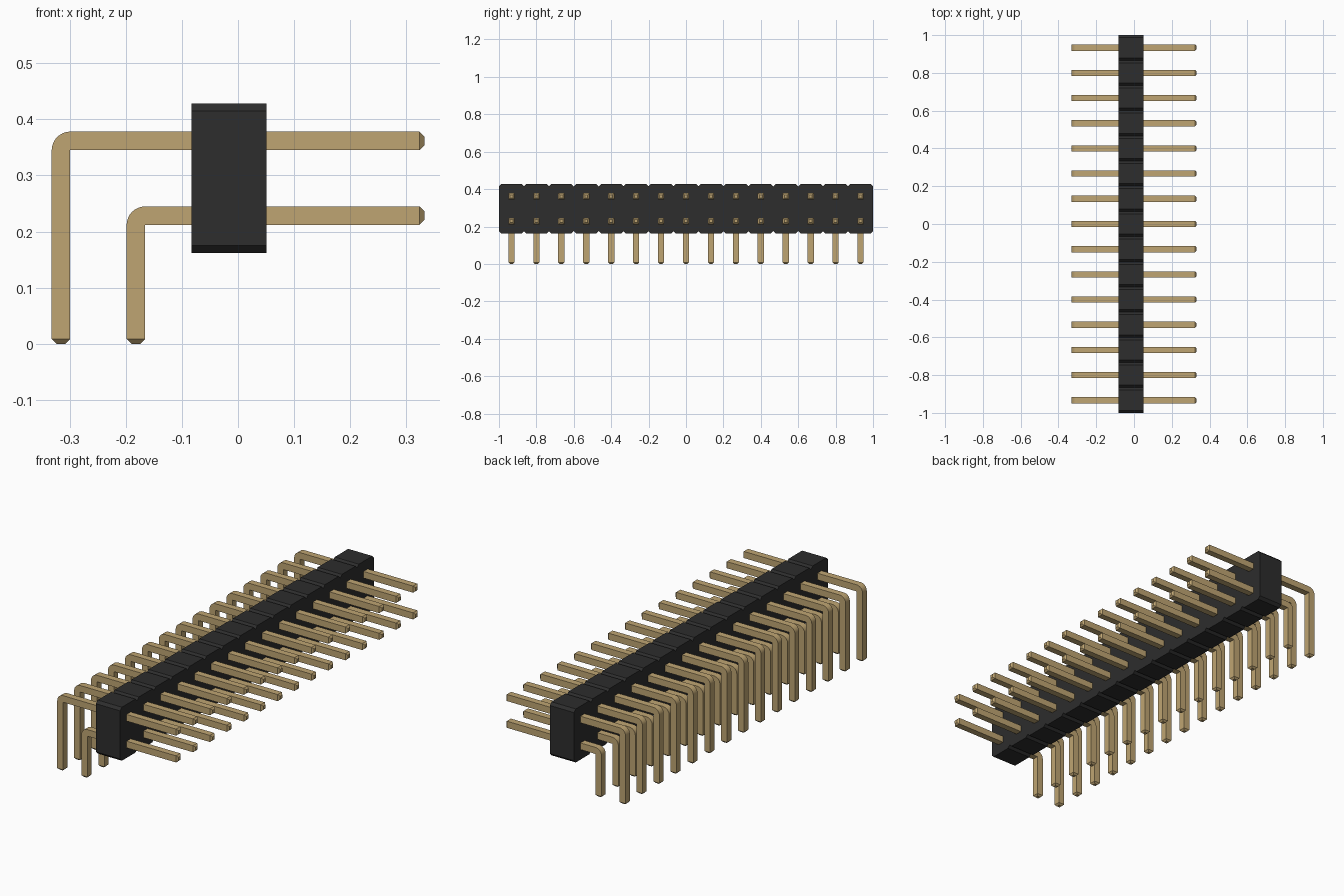
import bpy, bmesh, math
from mathutils import Vector

COLUMNS = 15
PITCH = 2 / COLUMNS
PIN = 0.033            # pin thickness
TIP = 0.0085           # taper at pin ends
CHAMFER = PITCH / 10
MID_Z = 0.295
BODY_X = (-0.083, 0.0505)
REACH = 0.332          # how far the pins extend in x

old = bpy.data.objects.get("Cube")
if old:
    bpy.data.objects.remove(old)


def material(name, rgb, roughness):
    mat = bpy.data.materials.new(name)
    mat.use_nodes = True
    mat.diffuse_color = (*rgb, 1)
    shader = mat.node_tree.nodes["Principled BSDF"]
    shader.inputs["Base Color"].default_value = (*rgb, 1)
    shader.inputs["Roughness"].default_value = roughness
    return mat


black = material("black plastic", (0.026, 0.026, 0.026), 0.6)
gold = material("pale gold", (0.52, 0.376, 0.17), 0.5)


def finish(bm, name, mat):
    bmesh.ops.recalc_face_normals(bm, faces=bm.faces)
    mesh = bpy.data.meshes.new(name)
    bm.to_mesh(mesh)
    bm.free()
    mesh.materials.append(mat)
    obj = bpy.data.objects.new(name, mesh)
    bpy.context.collection.objects.link(obj)
    return obj


# Housing: outline notched between columns, extruded across x
def build_housing():
    top = []
    for i in range(COLUMNS):
        y0, y1 = -1 + i * PITCH, -1 + (i + 1) * PITCH
        top += [(y0, PITCH - CHAMFER), (y0 + CHAMFER, PITCH),
                (y1 - CHAMFER, PITCH)]
    top.append((1, PITCH - CHAMFER))
    outline = top + [(y, -z) for y, z in reversed(top)]
    bm = bmesh.new()
    face = bm.faces.new([bm.verts.new((BODY_X[0], y, MID_Z + z)) for y, z in outline])
    grown = bmesh.ops.extrude_face_region(bm, geom=[face])["geom"]
    bmesh.ops.translate(bm, vec=(BODY_X[1] - BODY_X[0], 0, 0),
                        verts=[g for g in grown if isinstance(g, bmesh.types.BMVert)])
    bmesh.ops.triangulate(bm, faces=[f for f in bm.faces if len(f.verts) > 4])
    return finish(bm, "housing", black)


# Bent pin: square sections lofted from the straight tip round the bend to the foot
def build_pin_mesh(name, z, leg_x):
    half = PIN / 2
    pivot = Vector((leg_x + half, 0, z - half))
    up, left = Vector((0, 0, 1)), Vector((-1, 0, 0))
    sections = [(Vector((REACH, 0, z)), up, half - TIP),
                (Vector((REACH - TIP, 0, z)), up, half)]
    steps = 8
    for i in range(steps + 1):
        a = math.pi / 2 * i / steps
        out = up * math.cos(a) + left * math.sin(a)
        sections.append((pivot + out * half, out, half))
    sections += [(Vector((leg_x, 0, TIP)), left, half),
                 (Vector((leg_x, 0, 0)), left, half - TIP)]

    bm = bmesh.new()
    side = Vector((0, 1, 0))
    rings = [[bm.verts.new(c + out * h * u + side * h * v)
              for u, v in ((1, 1), (1, -1), (-1, -1), (-1, 1))]
             for c, out, h in sections]
    for a, b in zip(rings, rings[1:]):
        for k in range(4):
            n = (k + 1) % 4
            bm.faces.new((a[k], a[n], b[n], b[k]))
    bm.faces.new(rings[0])
    bm.faces.new(rings[-1])
    bmesh.ops.remove_doubles(bm, verts=bm.verts, dist=1e-5)
    return finish(bm, name, gold)


build_housing()

# Rows of pins: one mesh per row, shared along the housing
for row, z, leg_x in (("upper", MID_Z + PITCH / 2, -0.3155),
                      ("lower", MID_Z - PITCH / 2, -0.182)):
    first = build_pin_mesh(f"{row}_pin_1", z, leg_x)
    bpy.ops.object.select_all(action="DESELECT")
    first.select_set(True)
    bpy.context.view_layer.objects.active = first
    bpy.ops.object.shade_smooth_by_angle(angle=math.radians(30))
    first.location.y = -1 + PITCH / 2
    for i in range(1, COLUMNS):
        pin = first.copy()
        pin.name = f"{row}_pin_{i + 1}"
        pin.location.y = -1 + PITCH * (i + 0.5)
        bpy.context.collection.objects.link(pin)
